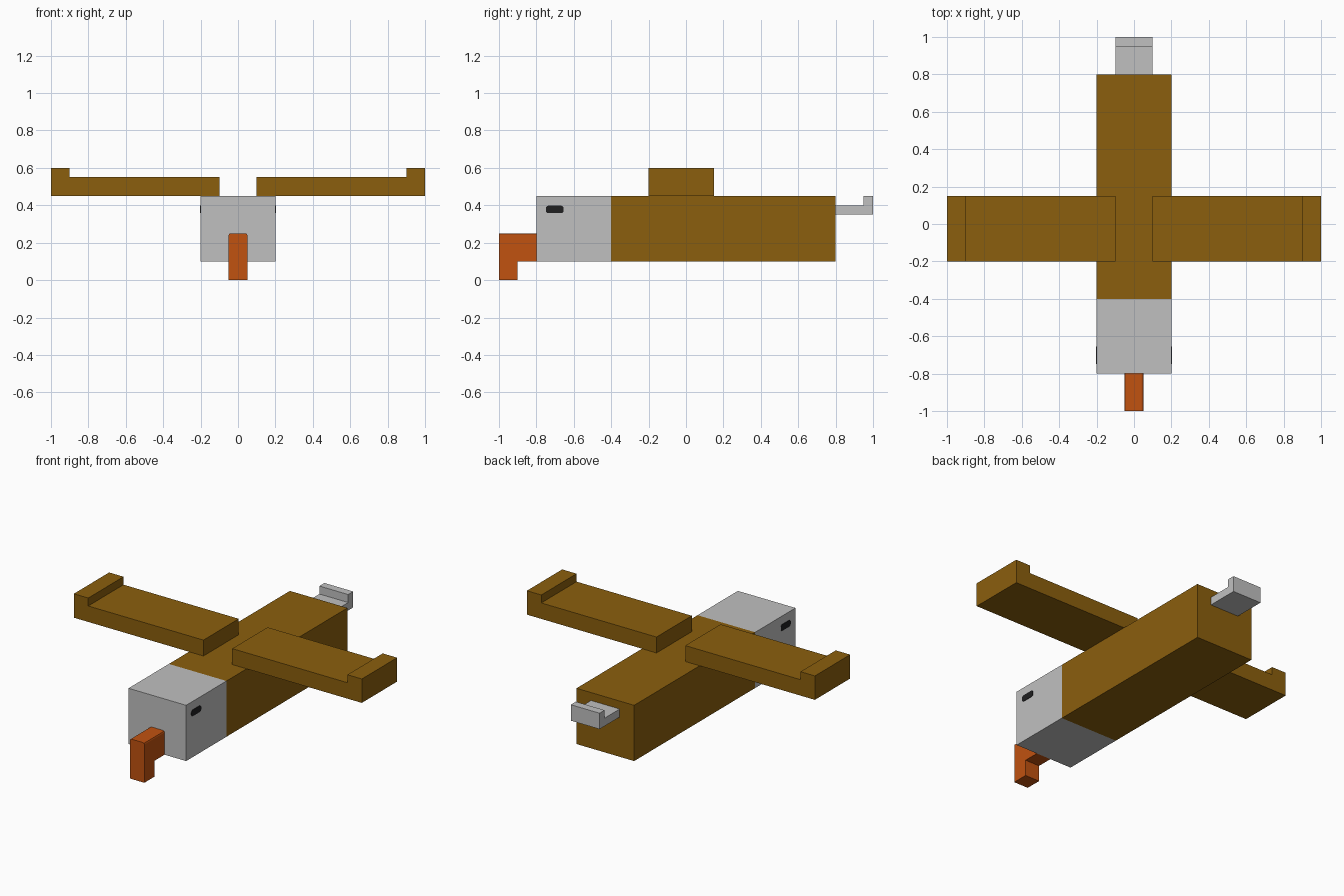
import bpy, bmesh
from math import cos, sin, pi
from mathutils import Vector

default = bpy.data.objects.get("Cube")
if default:
    bpy.data.objects.remove(default)


def material(name, rgb):
    m = bpy.data.materials.new(name)
    m.use_nodes = True
    m.diffuse_color = (*rgb, 1)
    m.node_tree.nodes["Principled BSDF"].inputs["Base Color"].default_value = (*rgb, 1)
    return m


brown = material("brown feathers", (0.258, 0.114, 0.004))
white = material("pale grey feathers", (0.527, 0.527, 0.527))
orange = material("orange beak", (0.533, 0.084, 0.005))
black = material("black eye", (0.014, 0.014, 0.015))


def finish(bm, name, *mats):
    bmesh.ops.recalc_face_normals(bm, faces=bm.faces)
    mesh = bpy.data.meshes.new(name)
    bm.to_mesh(mesh)
    bm.free()
    for m in mats:
        mesh.materials.append(m)
    obj = bpy.data.objects.new(name, mesh)
    bpy.context.collection.objects.link(obj)
    return obj


def extrude(profile, axis, start, end):
    """Extrude a (horizontal, z) outline along the x or y axis."""
    bm = bmesh.new()
    place = (lambda a, z: (start, a, z)) if axis == "x" else (lambda a, z: (a, start, z))
    face = bm.faces.new([bm.verts.new(place(a, z)) for a, z in profile])
    new = bmesh.ops.extrude_face_region(bm, geom=[face])["geom"]
    step = Vector((end - start, 0, 0) if axis == "x" else (0, end - start, 0))
    bmesh.ops.translate(bm, vec=step, verts=[v for v in new if isinstance(v, bmesh.types.BMVert)])
    return bm


# Body with the head as its front section
neck = -0.4
bm = extrude([(-0.8, 0.1), (0.8, 0.1), (0.8, 0.45), (-0.8, 0.45)], "x", -0.2, 0.2)
bmesh.ops.bisect_plane(bm, geom=bm.verts[:] + bm.edges[:] + bm.faces[:],
                       plane_co=(0, neck, 0), plane_no=(0, 1, 0))
for f in bm.faces:
    f.material_index = int(f.calc_center_median().y < neck)
finish(bm, "body_and_head", brown, white)

# Hooked beak with slightly softened upper edges
bm = extrude([(-1, 0), (-0.9, 0), (-0.9, 0.1), (-0.8, 0.1), (-0.8, 0.25), (-1, 0.25)],
             "x", -0.05, 0.05)
top = [e for e in bm.edges if all(v.co.z > 0.24 for v in e.verts)
       and abs(e.verts[0].co.y - e.verts[1].co.y) > 0.1]
bmesh.ops.bevel(bm, geom=top, offset=0.01, segments=2, profile=0.5, affect="EDGES")
finish(bm, "beak", orange)

# Tail with an upturned end
finish(extrude([(0.8, 0.35), (1, 0.35), (1, 0.45), (0.95, 0.45), (0.95, 0.4), (0.8, 0.4)],
               "x", -0.1, 0.1), "tail", white)

# Wings with raised tips, and pill-shaped eyes, on both sides
wing = [(0.1, 0.45), (1, 0.45), (1, 0.6), (0.9, 0.6), (0.9, 0.55), (0.1, 0.55)]
radius = 0.015
eye = []
for i in range(16):
    t = (i + 0.5) * pi / 8
    eye.append((-0.702 + (0.033 if cos(t) > 0 else -0.033) + radius * cos(t),
                0.378 + (0.005 if sin(t) > 0 else -0.005) + radius * sin(t)))
for side, s in (("left", 1), ("right", -1)):
    finish(extrude([(s * x, z) for x, z in wing], "y", -0.2, 0.15), side + "_wing", brown)
    finish(extrude(eye, "x", s * 0.199, s * 0.203), side + "_eye", black)
